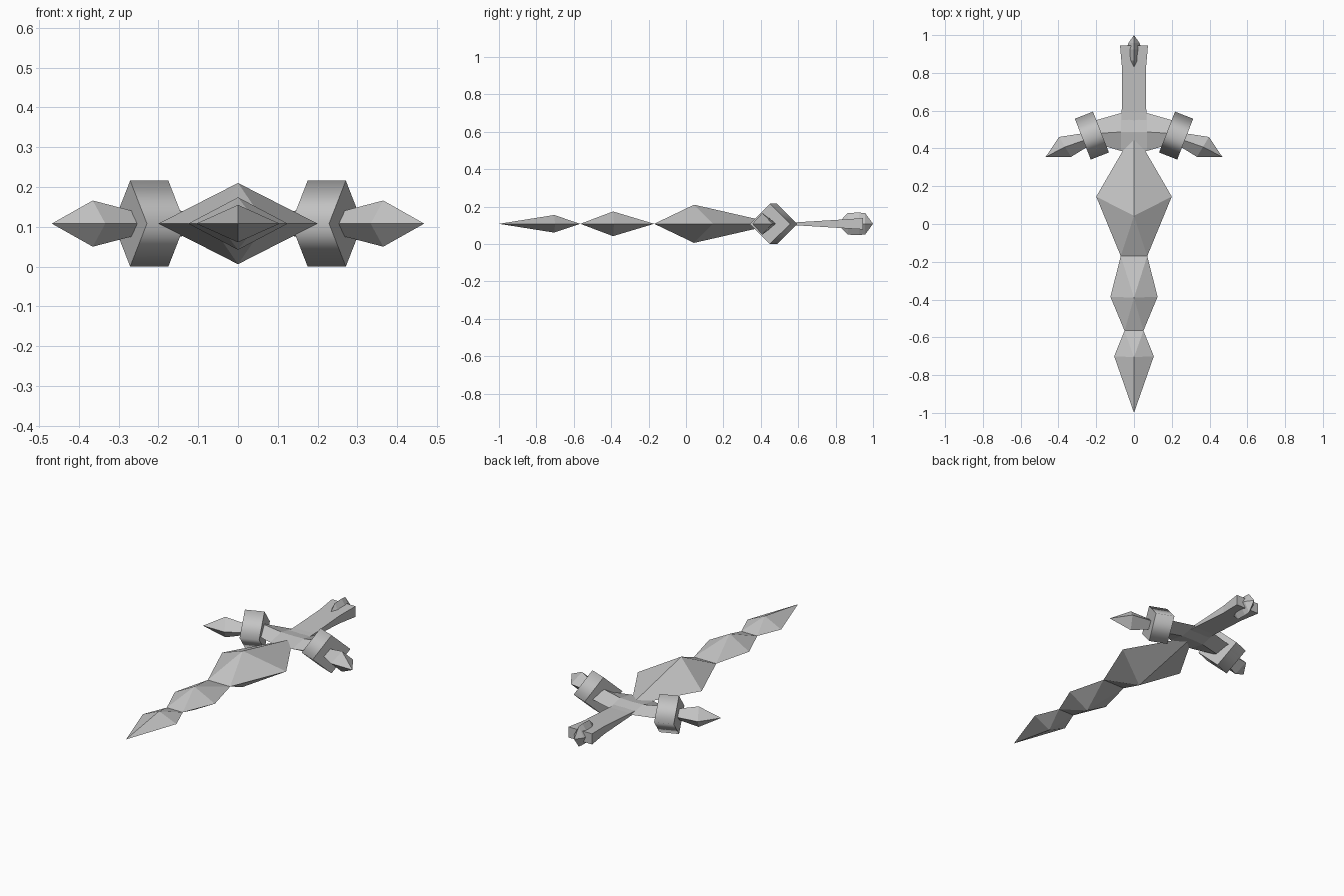
import bpy
import bmesh
import math
from mathutils import Vector

if "Cube" in bpy.data.objects:
    bpy.data.objects.remove(bpy.data.objects["Cube"], do_unlink=True)

ZC = 0.108  # height of the mid plane

steel = bpy.data.materials.new("grey steel")
steel.use_nodes = True
steel.diffuse_color = (0.55, 0.55, 0.55, 1)
steel.node_tree.nodes["Principled BSDF"].inputs["Base Color"].default_value = (0.55, 0.55, 0.55, 1)


def finish(name, bm):
    bmesh.ops.recalc_face_normals(bm, faces=bm.faces[:])
    mesh = bpy.data.meshes.new(name)
    bm.to_mesh(mesh)
    bm.free()
    mesh.materials.append(steel)
    obj = bpy.data.objects.new(name, mesh)
    bpy.context.collection.objects.link(obj)
    return obj


def hull(name, points):
    """Faceted solid around a few points."""
    bm = bmesh.new()
    for p in points:
        bm.verts.new(p)
    bmesh.ops.convex_hull(bm, input=bm.verts[:])
    return finish(name, bm)


def loft(name, sections, smooth_sides=False):
    """Skin equal-sized loops; a one-point section closes to a tip."""
    bm = bmesh.new()
    loops = [[bm.verts.new(p) for p in s] for s in sections]
    for a, b in zip(loops, loops[1:]):
        n = max(len(a), len(b))
        for i in range(n):
            j = (i + 1) % n
            if len(b) == 1:
                f = bm.faces.new((a[i], a[j], b[0]))
            elif len(a) == 1:
                f = bm.faces.new((a[0], b[j], b[i]))
            else:
                f = bm.faces.new((a[i], a[j], b[j], b[i]))
            f.smooth = smooth_sides
    for end in (loops[0], loops[-1]):
        if len(end) > 2:
            bm.faces.new(end)
            for i, v in enumerate(end):
                bm.edges.get((v, end[(i + 1) % len(end)])).smooth = False
    return finish(name, bm)


def diamond(x, y, angle, half, half_z, side=1):
    """Upright diamond whose flat direction is turned by angle from y."""
    p = Vector((math.sin(angle), math.cos(angle), 0)) * half
    up = Vector((0, 0, half_z))
    c = Vector((x, y, ZC))
    return [(side * q.x, q.y, q.z) for q in (c + p, c + up, c - p, c - up)]


# Blade: three faceted crystals (back y, back half width, widest y, half width,
# peak y, peak height, front y, front half width)
for name, yb, wb, yw, ww, yp, hp, yf, wf in (
    ("blade_base", 0.49, 0.0, 0.145, 0.20, 0.043, 0.102, -0.17, 0.07),
    ("blade_middle", -0.17, 0.07, -0.385, 0.125, -0.39, 0.066, -0.565, 0.05),
    ("blade_tip", -0.565, 0.05, -0.70, 0.105, -0.705, 0.047, -1.0, 0.0),
):
    pts = [(0, yp, ZC + hp), (0, yp, ZC - hp)]
    for y, w in ((yb, wb), (yw, ww), (yf, wf)):
        pts += [(-w, y, ZC), (w, y, ZC)] if w else [(0, y, ZC)]
    hull(name, pts)

# Crossguard: arm, collar and spike on each side
TILT = math.radians(21.3)
for side, word in ((1, "left"), (-1, "right")):
    loft("guard_arm_" + word, [
        diamond(0.0, 0.488, 0, 0.102, 0.018, side),
        diamond(0.07, 0.487, 0, 0.100, 0.020, side),
        diamond(0.19, 0.480, TILT, 0.070, 0.040, side),
    ])
    loft("guard_collar_" + word, [
        diamond(0.175, 0.487, TILT, 0.116, 0.108, side),
        diamond(0.271, 0.449, TILT, 0.116, 0.108, side),
    ], smooth_sides=True)
    loft("guard_spike_" + word, [
        diamond(0.25, 0.448, TILT, 0.036, 0.028, side),
        diamond(0.365, 0.408, math.radians(31), 0.0615, 0.058, side),
        [(side * 0.468, 0.355, ZC)],
    ])

# Handle: thin slab thickening and flaring towards the back
loft("handle", [
    [(sx * w, y, ZC + sz * h) for sx, sz in ((-1, -1), (1, -1), (1, 1), (-1, 1))]
    for y, w, h in ((0.47, 0.068, 0.006), (0.59, 0.065, 0.008),
                    (0.82, 0.063, 0.022), (0.945, 0.074, 0.030))
])

# Pommel: narrow gem through the end of the handle
loft("pommel", [[(0, 0.81, ZC)]] + [
    [(w, y, ZC), (0, y, ZC + h), (-w, y, ZC), (0, y, ZC - h)]
    for y, w, h in ((0.865, 0.030, 0.058), (0.925, 0.041, 0.060), (0.958, 0.030, 0.057))
] + [[(0, 1.0, ZC)]])
